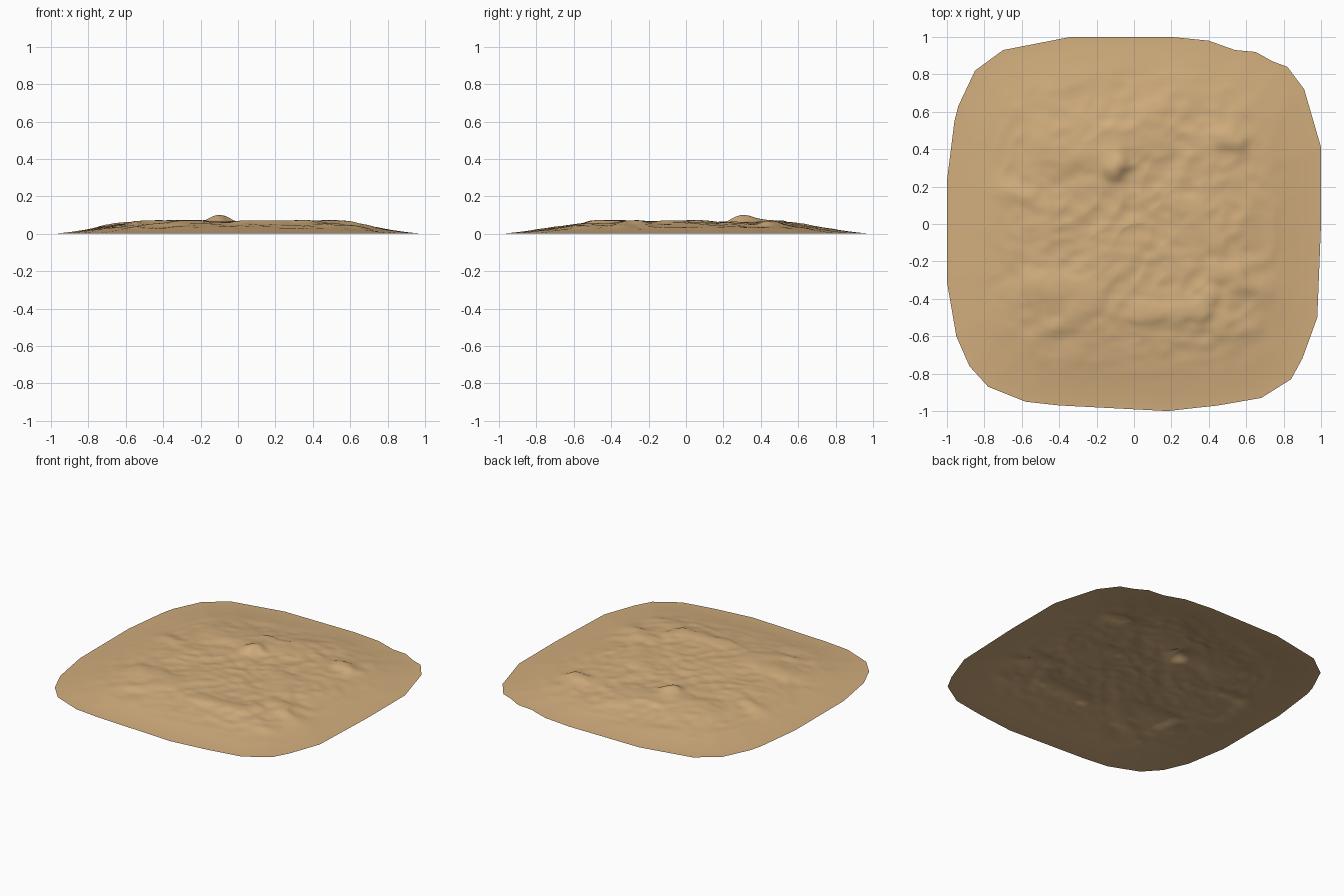
import bpy
import bmesh
import math
from mathutils import Vector, noise

cube = bpy.data.objects.get("Cube")
if cube:
    bpy.data.objects.remove(cube, do_unlink=True)

RINGS = 90
STEP = 0.035

# Rounded square rim of the sand sheet, clockwise from the back
OUTLINE = [(-.34, 1), (.2, 1), (.4, .98), (.54, .93), (.65, .92), (.74, .87),
           (.82, .84), (.91, .72), (1, .41), (1, 0), (.98, -.5), (.9, -.72),
           (.84, -.83), (.68, -.93), (.45, -.97), (.18, -1), (-.4, -.97),
           (-.58, -.95), (-.78, -.87), (-.88, -.76), (-.95, -.6), (-1, -.31),
           (-1, .23), (-.96, .55), (-.94, .63), (-.85, .82), (-.7, .93)]

# Crests: start, end, width, height
RIDGES = [((-.11, .29), (-.08, .33), .05, .045),
          ((-.12, .5), (-.09, .42), .04, .02),
          ((-.35, .34), (-.2, .38), .06, .014),
          ((.48, .46), (.56, .44), .05, .025),
          ((.24, .1), (.34, .08), .05, .018),
          ((.34, .02), (.44, -.1), .05, .02),
          ((.46, -.26), (.55, -.26), .045, .026),
          ((.56, -.33), (.68, -.34), .05, .014),
          ((-.55, -.33), (-.25, -.35), .06, .018),
          ((-.22, -.42), (-.45, -.57), .06, .016),
          ((.04, -.48), (.35, -.47), .05, .02),
          ((.36, -.46), (.4, -.38), .04, .018),
          ((-.7, .17), (-.55, .14), .06, .014),
          ((-.55, -.62), (-.5, -.72), .05, .014),
          ((.5, -.56), (.64, -.55), .06, .014)]


def smoothstep(low, high, value):
    t = min(max((value - low) / (high - low), 0), 1)
    return t * t * (3 - 2 * t)


def ridge_height(point, ridge):
    """Soft crest that falls away from a line segment."""
    start, end, width, height = Vector(ridge[0]), Vector(ridge[1]), ridge[2], ridge[3]
    along = end - start
    t = min(max((point - start).dot(along) / along.length_squared, 0), 1)
    gap = (point - start - along * t).length
    return height * math.exp(-(gap / width) ** 2)


def ground_height(x, y, reach):
    """Low mound with rough dunes in the middle, flat at the rim."""
    inside = 1 - reach
    mound = 0.055 * smoothstep(0, 0.6, inside) + 0.012 * min(inside * 4, 1)
    rough = smoothstep(0.08, 0.45, inside)
    # Stretch the noise so that the dunes lean along the diagonal
    u, v = (x + y) * 1.9, (y - x) * 2.9
    warp = noise.noise(Vector((u, v, 5))) * 0.6
    dunes = noise.noise(Vector((u + warp, v - warp, 1))) * 0.014
    folds = (0.3 - abs(noise.noise(Vector((u * 2, v * 2 + warp, 2))))) * 0.012
    grain = noise.noise(Vector((x * 12, y * 17, 3))) * 0.005
    point = Vector((x, y))
    crests = sum(ridge_height(point, ridge) for ridge in RIDGES)
    total = mound + rough * (dunes + folds + grain + crests - 0.006)
    # Keep ordinary dunes under the level of the one tall peak
    limit = 0.074 + 0.03 * math.exp(-((x + 0.1) ** 2 + (y - 0.31) ** 2) / 0.006)
    if total > limit - 0.012:
        total = limit - 0.012 * math.exp(-(total - limit + 0.012) / 0.012)
    return max(total, 0)


# Split the rim evenly while keeping its corners
rim = []
for a, b in zip(OUTLINE, OUTLINE[1:] + OUTLINE[:1]):
    a, b = Vector(a), Vector(b)
    count = max(1, round((b - a).length / STEP))
    rim += [a.lerp(b, i / count) for i in range(count)]

# Sheet made of shrinking rings
bm = bmesh.new()
rings = []
for r in range(RINGS):
    reach = 1 - r / RINGS
    rings.append([bm.verts.new((p.x * reach, p.y * reach,
                                ground_height(p.x * reach, p.y * reach, reach)))
                  for p in rim])
n = len(rim)
for outer, inner in zip(rings, rings[1:]):
    for i in range(n):
        j = (i + 1) % n
        bm.faces.new((outer[j], outer[i], inner[i], inner[j]))
centre = bm.verts.new((0, 0, ground_height(0, 0, 0)))
for i in range(n):
    bm.faces.new((rings[-1][(i + 1) % n], rings[-1][i], centre))
bm.normal_update()

mesh = bpy.data.meshes.new("sand_ground")
bm.to_mesh(mesh)
bm.free()
mesh.shade_smooth()

# Sand colour
sand = bpy.data.materials.new("sand")
sand.use_nodes = True
colour = (0.64, 0.42, 0.205, 1)
sand.diffuse_color = colour
shader = sand.node_tree.nodes["Principled BSDF"]
shader.inputs["Base Color"].default_value = colour
shader.inputs["Roughness"].default_value = 0.9
mesh.materials.append(sand)

ground = bpy.data.objects.new("sand_ground", mesh)
bpy.context.collection.objects.link(ground)
